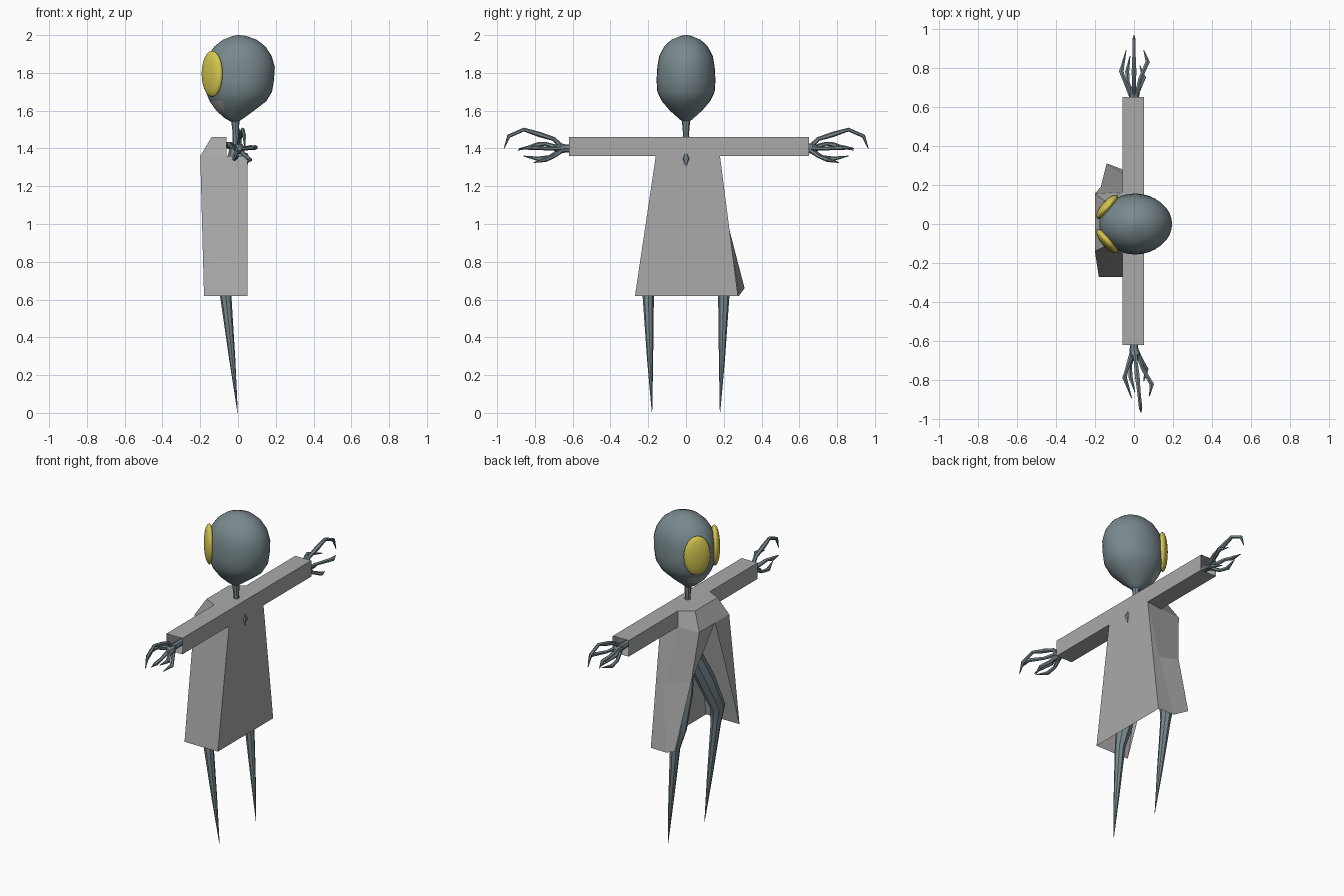
import bpy, bmesh, math
from mathutils import Vector, Matrix

if "Cube" in bpy.data.objects:
    bpy.data.objects.remove(bpy.data.objects["Cube"])


def material(name, col):
    m = bpy.data.materials.new(name)
    m.diffuse_color = (*col, 1)
    m.use_nodes = True
    m.node_tree.nodes["Principled BSDF"].inputs["Base Color"].default_value = m.diffuse_color
    return m


SKIN = material("blue_grey_skin", (0.19, 0.25, 0.27))
COAT = material("grey_cloth", (0.40, 0.40, 0.40))
EYE = material("yellow_eye", (0.68, 0.58, 0.08))
JAW = material("pale_jaw", (0.36, 0.36, 0.37))


def finish(name, bm, mats, smooth=None):
    bmesh.ops.recalc_face_normals(bm, faces=bm.faces)
    me = bpy.data.meshes.new(name)
    bm.to_mesh(me)
    bm.free()
    for m in mats:
        me.materials.append(m)
    ob = bpy.data.objects.new(name, me)
    bpy.context.collection.objects.link(ob)
    if smooth:
        bpy.context.view_layer.objects.active = ob
        ob.select_set(True)
        bpy.ops.object.shade_smooth_by_angle(angle=math.radians(smooth))
        ob.select_set(False)
    return ob


def skin_rings(bm, rings):
    n = len(rings[0])
    for a, b in zip(rings, rings[1:]):
        for i in range(n):
            bm.faces.new((a[i], a[(i + 1) % n], b[(i + 1) % n], b[i]))
    bm.faces.new(rings[0])
    bm.faces.new(rings[-1])


def tube(bm, pts, radii, sides=6):
    pts = [Vector(p) for p in pts]
    rings = []
    for i, (p, r) in enumerate(zip(pts, radii)):
        d = (pts[min(i + 1, len(pts) - 1)] - pts[max(i - 1, 0)]).normalized()
        u = d.cross(Vector((1, 0, 0))).normalized()
        w = d.cross(u)
        rings.append([bm.verts.new(p + r * (u * math.cos(t) + w * math.sin(t)))
                      for t in (2 * math.pi * k / sides for k in range(sides))])
    skin_rings(bm, rings)


# head: stacked oval rings (z, front x, back x, half width)
profile = [(1.54, -.035, .00, .017), (1.56, -.07, .03, .04), (1.60, -.115, .085, .085),
           (1.65, -.15, .15, .128), (1.70, -.17, .18, .152), (1.76, -.178, .19, .156),
           (1.83, -.178, .195, .152), (1.89, -.16, .178, .142), (1.94, -.125, .145, .115),
           (1.975, -.08, .10, .078), (1.995, -.03, .045, .03), (2.0, -.004, .012, .008)]
bm = bmesh.new()
rings = []
for z, xf, xb, w in profile:
    rings.append([bm.verts.new(((xf + xb) / 2 + (xb - xf) / 2 * math.cos(t), w * math.sin(t), z))
                  for t in (2 * math.pi * k / 32 for k in range(32))])
skin_rings(bm, rings)
for f in bm.faces:
    c = f.calc_center_median()
    if c.x < -.085 and c.z < 1.66:
        f.material_index = 1
finish("head", bm, [SKIN, JAW], 50)

# eyes: flattened ovals on the sides of the face
for side, label in ((-1, "right"), (1, "left")):
    bm = bmesh.new()
    bmesh.ops.create_uvsphere(bm, u_segments=24, v_segments=12, radius=1)
    m = (Matrix.Translation((-.137, side * .087, 1.795))
         @ Matrix.Rotation(side * math.radians(-41), 4, 'Z')
         @ Matrix.Diagonal((.03, .078, .122, 1)))
    bmesh.ops.transform(bm, matrix=m, verts=bm.verts)
    finish(label + "_eye", bm, [EYE], 50)

# neck and thin torso
bm = bmesh.new()
tube(bm, [(-.015, 0, 1.57), (-.012, 0, 1.48), (-.01, 0, 1.40)], [.024, .016, .022], 8)
tube(bm, [(-.01, 0, 1.42), (-.01, 0, 1.34), (-.01, 0, 1.22), (-.02, 0, 1.08)],
     [.03, .05, .035, .06], 8)
finish("neck_and_torso", bm, [SKIN], 40)

# spine bump showing through the back of the coat
bm = bmesh.new()
tube(bm, [(.042, 0, 1.375), (.042, 0, 1.345), (.042, 0, 1.32), (.042, 0, 1.29)],
     [.010, .022, .012, .007])
finish("spine_bump", bm, [SKIN], 40)

# legs tapering to points, arms and clawed hands
FINGERS = [
    ([(0, .66, 1.41), (0, .70, 1.45), (0, .78, 1.475), (0, .86, 1.50), (0, .94, 1.465), (0, .965, 1.40)],
     [.014, .011, .014, .010, .010, .002]),
    ([(-.015, .66, 1.40), (-.05, .74, 1.425), (-.065, .78, 1.42), (-.04, .89, 1.39)],
     [.014, .010, .013, .002]),
    ([(.015, .66, 1.40), (.03, .74, 1.40), (.07, .83, 1.405), (.05, .89, 1.40)],
     [.014, .010, .013, .002]),
    ([(-.01, .66, 1.39), (-.03, .72, 1.355), (-.035, .78, 1.345), (-.02, .86, 1.36)],
     [.014, .010, .012, .002]),
    ([(.01, .66, 1.39), (.03, .70, 1.36), (.05, .75, 1.34), (.03, .81, 1.325)],
     [.014, .010, .012, .002])]
for side, label in ((-1, "right"), (1, "left")):
    bm = bmesh.new()
    tube(bm, [(-.02, side * .03, 1.12), (-.06, side * .11, .93), (-.085, side * .19, .74),
              (-.065, side * .20, .62), (-.03, side * .19, .28), (-.002, side * .18, 0)],
         [.05, .055, .045, .030, .016, .001], 8)
    finish(label + "_leg", bm, [SKIN], 40)

    bm = bmesh.new()
    tube(bm, [(0, .20, 1.40), (0, .60, 1.40), (0, .64, 1.40), (0, .67, 1.40), (0, .70, 1.40)],
         [.02, .02, .022, .03, .012], 8)
    for pts, radii in FINGERS:
        tube(bm, pts, radii)
    if side < 0:  # mirrored hand turns slightly backwards
        bmesh.ops.transform(bm, matrix=Matrix.Diagonal((1, -1, 1, 1)), verts=bm.verts)
        bmesh.ops.rotate(bm, cent=(0, -.62, 1.4), matrix=Matrix.Rotation(math.radians(6), 3, 'Z'),
                         verts=[v for v in bm.verts if v.co.y < -.64])
    finish(label + "_arm", bm, [SKIN], 40)

# sleeves: one open square tube
bm = bmesh.new()
ends = [[bm.verts.new((x, y, z)) for x, z in ((-.06, 1.36), (.05, 1.36), (.05, 1.46), (-.06, 1.46))]
        for y in (-.62, .65)]
for i in range(4):
    j = (i + 1) % 4
    bm.faces.new((ends[0][i], ends[0][j], ends[1][j], ends[1][i]))
finish("sleeves", bm, [COAT])

# open-fronted coat: r = right side, l = left side
P = {
    "r_back": (.05, -.16, 1.36), "r_back_hem": (.05, -.27, .62),
    "r_front": (-.20, -.14, 1.36), "r_front_hem": (-.18, -.27, .62),
    "l_back": (.05, .18, 1.36), "l_back_hem": (.05, .275, .62),
    "l_front": (-.20, .155, 1.36), "l_fold_front": (-.17, .19, 1.06),
    "l_fold_side": (.0, .222, 1.0), "l_front_hem": (-.14, .31, .66),
    "l_side_hem": (-.06, .28, .62), "mid": (-.20, 0, 1.36),
    "r_yoke_back": (.05, -.16, 1.46), "l_yoke_back": (.05, .18, 1.46),
    "r_yoke_mid": (-.06, -.15, 1.46), "l_yoke_mid": (-.06, .165, 1.46),
    "r_yoke": (-.14, -.11, 1.46), "l_yoke": (-.14, .11, 1.46),
    "r_seam": (-.06, -.15, 1.36), "l_seam": (-.06, .165, 1.36)}
FACES = [
    "r_back l_back l_back_hem r_back_hem", "r_back l_back l_yoke_back r_yoke_back",
    "r_seam r_front r_front_hem", "r_back r_seam r_front_hem r_back_hem",
    "l_seam l_front l_fold_front l_fold_side", "l_back l_seam l_fold_side",
    "l_back l_fold_side l_side_hem l_back_hem",
    "l_fold_side l_fold_front l_front_hem l_side_hem",
    "mid r_front r_front_hem", "mid l_front l_fold_front",
    "r_yoke r_front mid l_front l_yoke",
    "r_yoke_mid r_yoke l_yoke l_yoke_mid",
    "r_seam r_front r_yoke r_yoke_mid", "l_seam l_front l_yoke l_yoke_mid"]
bm = bmesh.new()
V = {k: bm.verts.new(p) for k, p in P.items()}
for f in FACES:
    bm.faces.new([V[k] for k in f.split()])
finish("coat", bm, [COAT])
